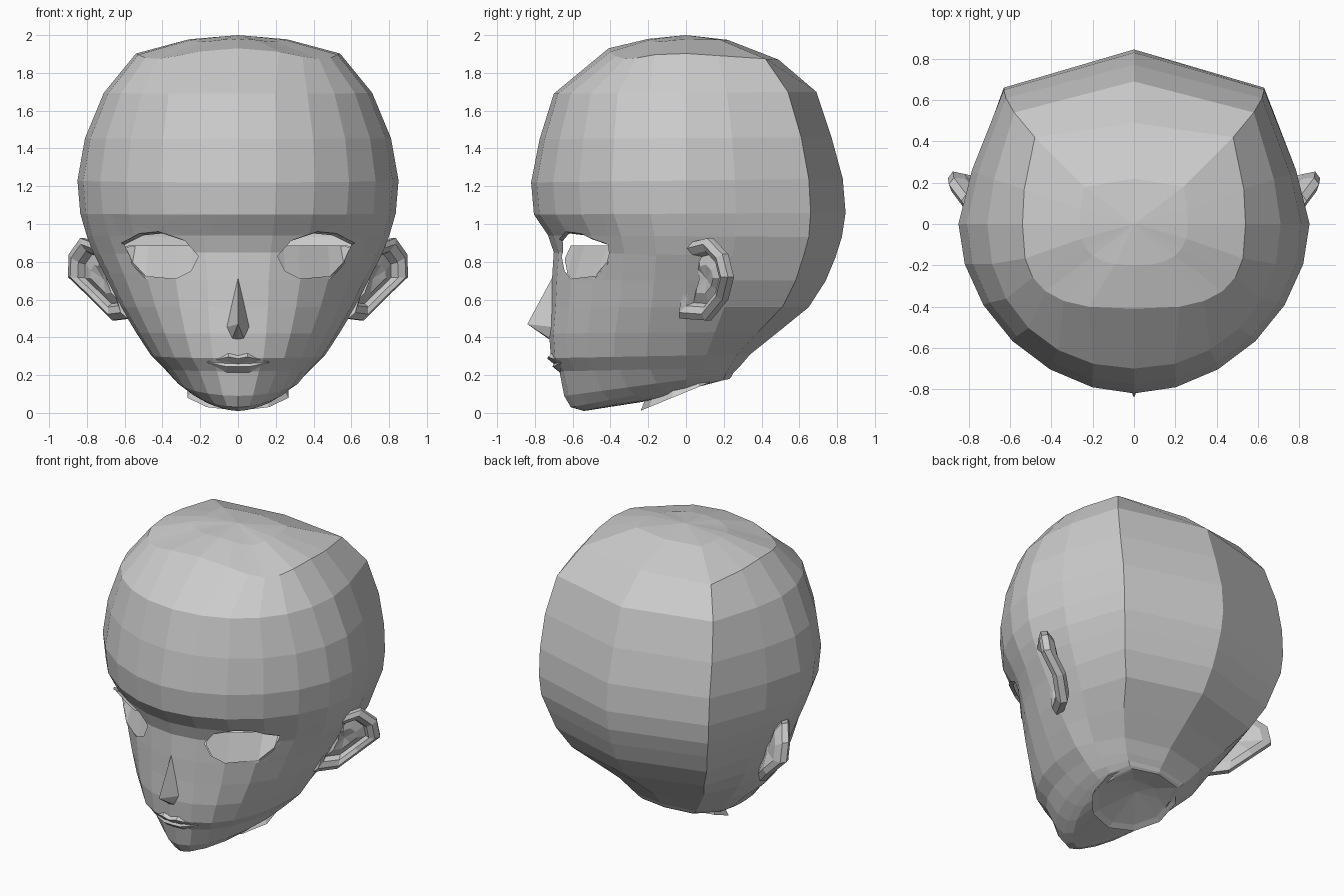
import bpy, bmesh, math
from mathutils import Vector

cube = bpy.data.objects.get("Cube")
if cube:
    bpy.data.objects.remove(cube)

grey = bpy.data.materials.new("plain grey")
grey.use_nodes = True
grey.diffuse_color = (0.6, 0.6, 0.6, 1)
grey.node_tree.nodes["Principled BSDF"].inputs["Base Color"].default_value = grey.diffuse_color


def finish(bm, name, normals=True):
    if normals:
        bmesh.ops.recalc_face_normals(bm, faces=bm.faces)
    mesh = bpy.data.meshes.new(name)
    bm.to_mesh(mesh)
    bm.free()
    mesh.materials.append(grey)
    obj = bpy.data.objects.new(name, mesh)
    bpy.context.collection.objects.link(obj)
    return obj


def bridge(bm, a, b):
    n = len(a)
    for i in range(n):
        j = (i + 1) % n
        bm.faces.new((a[i], a[j], b[j], b[i]))


def fan(bm, loop, centre):
    c = bm.verts.new(centre)
    for i, v in enumerate(loop):
        bm.faces.new((v, loop[(i + 1) % len(loop)], c))


def ring(zf, zb, w, yf, yb, xr, yr, p, droop=0):
    """Rounded front, angular back with a corner at (xr, yr)."""
    half = []
    for k in range(7):
        t = k * math.pi / 12
        half.append((w * math.sin(t) ** (2 / p), yf * max(0, math.cos(t)) ** (2 / p),
                     droop * max(0, math.sin(2 * t)) ** 1.5))
    half.append(((w * 0.6 + xr * 0.4) * 1.03, yr * 0.4, 0))
    half.append((xr, yr, 0))
    half.append((0, yb, 0))
    pts = half + [(-x, y, d) for x, y, d in half[-2:0:-1]]
    return [(x, y, zf + (zb - zf) * (y - yf) / (yb - yf) - d) for x, y, d in pts]


# Skull and face: front z, back z, half width, front y, back y, corner x, corner y, squareness
rings = [
    (1.98, 1.975, .26, -.2, .22, .24, .18, 2.6, .015),
    (1.93, 1.87, .54, -.41, .49, .48, .42, 3, .05),
    (1.69, 1.70, .71, -.70, .69, .58, .54, 2.1),
    (1.45, 1.46, .81, -.775, .77, .62, .61, 1.95),
    (1.22, 1.24, .85, -.82, .83, .63, .65, 1.88),
    (1.05, 1.06, .835, -.805, .845, .63, .66, 1.86),
    (.94, .93, .80, -.73, .825, .62, .65, 1.84),
    (.85, .82, .76, -.70, .79, .59, .62, 1.82),
    (.70, .70, .69, -.71, .74, .56, .58, 1.87),
    (.56, .56, .62, -.715, .65, .49, .51, 1.98),
    (.42, .43, .54, -.725, .49, .40, .38, 2.1),
    (.29, .31, .46, -.715, .34, .30, .27, 2.2),
    (.22, .24, .39, -.67, .28, .25, .23, 2.15),
    (.09, .21, .33, -.645, .25, .22, .21, 1.9),
    (.03, .19, .28, -.61, .24, .2, .2, 1.7),
    (.01, .18, .25, -.54, .23, .18, .19, 1.6),
]
bm = bmesh.new()
loops = [[bm.verts.new(c) for c in ring(*r)] for r in rings]
for a, b in zip(loops, loops[1:]):
    bridge(bm, a, b)
fan(bm, loops[0], (0, 0, 2))
# underside of the jaw narrowing to the neck opening
jaw = [bm.verts.new(c) for c in ring(.06, .18, .24, -.22, .22, .17, .18, 2)]
bridge(bm, loops[-1], jaw)
fan(bm, jaw, (0, .02, .17))
bmesh.ops.recalc_face_normals(bm, faces=bm.faces)

# Eye openings cut along an outline
outline = [(.21, .83), (.25, .75), (.33, .71), (.49, .725), (.56, .8),
           (.6, .89), (.5, .94), (.4, .95), (.28, .91)]
for side in (1, -1):
    pts = [Vector((side * x, 0, z)) for x, z in outline]
    centre = sum(pts, Vector()) / len(pts)
    planes = []
    for a, b in zip(pts, pts[1:] + pts[:1]):
        no = (b - a).cross(Vector((0, 1, 0))).normalized()
        if no.dot(centre - a) > 0:
            no.negate()
        planes.append((a, no))

    def near():
        out = []
        for f in bm.faces:
            c = f.calc_center_median()
            if c.y < -.2 and .65 < c.z < 1 and c.x * side > .05 and c.x * side < .72:
                out.append(f)
        return out
    for a, no in planes:
        faces = near()
        geom = set(faces)
        for f in faces:
            geom.update(f.edges)
            geom.update(f.verts)
        bmesh.ops.bisect_plane(bm, geom=list(geom), plane_co=a, plane_no=no, dist=1e-5)
    gone = [f for f in near()
            if all((f.calc_center_median() - a).dot(no) < 1e-4 for a, no in planes)]
    bmesh.ops.delete(bm, geom=gone, context='FACES')
    # upper lid ledge
    rim = [e for e in bm.edges if e.is_boundary and (e.verts[0].co.x * side) > 0
           and min(v.co.z for v in e.verts) > .86]
    new = bmesh.ops.extrude_edge_only(bm, edges=rim)["geom"]
    for v in new:
        if isinstance(v, bmesh.types.BMVert):
            v.co += Vector((side * .02, -.02, .01))
finish(bm, "head", False)

# Sloping eye linings behind the openings
for name, side in (("left_eye_lining", 1), ("right_eye_lining", -1)):
    bm = bmesh.new()
    rows = []
    for x, z in outline[:6]:
        y = -.70 * (1 - (x / .76) ** 1.82) ** .55 + .02
        rows.append((bm.verts.new((side * x, y, z - .015)),
                     bm.verts.new((side * x * .97, y + .15 * x, .885))))
    for (a, b), (c, d) in zip(rows, rows[1:]):
        bm.faces.new((a, c, d, b) if side > 0 else (a, b, d, c))
    finish(bm, name, False)

# Nose
bm = bmesh.new()
top, tip, under = [bm.verts.new(c) for c in ((0, -.69, .75), (0, -.84, .47), (0, -.725, .39))]
for s in (1, -1):
    wing = bm.verts.new((s * .06, -.71, .455))
    low = bm.verts.new((s * .03, -.723, .395))
    for f in ((top, wing, tip), (tip, wing, low), (tip, low, under)):
        bm.faces.new(f if s > 0 else f[::-1])
finish(bm, "nose")

# Lips: rows running from corner to corner
half_rows = [
    ("upper_lip", [(.05, -.71, .315), (.05, -.73, .297), (.06, -.695, .268)]),
    ("lower_lip", [(.06, -.695, .262), (.06, -.703, .245), (.06, -.665, .215)]),
]
for name, rows in half_rows:
    bm = bmesh.new()
    strips = []
    for x, y, z in rows:
        dip = .01 if name == "upper_lip" else 0
        strips.append([bm.verts.new(c) for c in (
            (-.17, -.66, .268), (-x, y, z), (0, y - .004, z - dip), (x, y, z), (.17, -.66, .268))])
    for a, b in zip(strips, strips[1:]):
        for i in range(4):
            bm.faces.new((a[i], a[i + 1], b[i + 1], b[i]))
    bmesh.ops.remove_doubles(bm, verts=bm.verts, dist=1e-4)
    finish(bm, name)

# Ears: nested loops around one outline
ear = [(.68, 0, .85), (.76, .02, .90), (.83, .12, .925), (.89, .2, .84), (.895, .23, .72),
       (.77, .2, .6), (.66, .11, .49), (.58, -.03, .5), (.6, -.02, .57), (.65, .02, .7)]
out_dir = Vector((.6, -.8, 0))
for name, side in (("left_ear", 1), ("right_ear", -1)):
    bm = bmesh.new()
    base = [Vector(c) for c in ear]
    mid = sum(base, Vector()) / len(base)
    loops = []
    for scale, push in ((.75, -.06), (1, -.03), (1, .01), (.85, .03), (.68, .01), (.6, -.03), (.35, -.01)):
        loop = []
        for v in base:
            c = mid + (v - mid) * scale + out_dir * push
            loop.append(bm.verts.new((c.x * side, c.y, c.z)))
        loops.append(loop)
    for a, b in zip(loops, loops[1:]):
        bridge(bm, a, b)
    for loop, push in ((loops[0], -.06), (loops[-1], -.03)):
        c = mid + out_dir * push
        fan(bm, loop, (c.x * side, c.y, c.z))
    finish(bm, name)

# Neck stub: flared rim with a hollow underside
bm = bmesh.new()
loops = []
for scale, drop in ((.9, .05), (1, 0), (.85, .01)):
    loop = []
    for k in range(10):
        t = k * math.tau / 10
        y = -.24 * scale * math.cos(t)
        loop.append(bm.verts.new((.28 * scale * math.sin(t), y, .11 + y * .41 + drop)))
    loops.append(loop)
for a, b in zip(loops, loops[1:]):
    bridge(bm, a, b)
fan(bm, loops[-1], (0, .02, .15))
finish(bm, "neck_stub")
